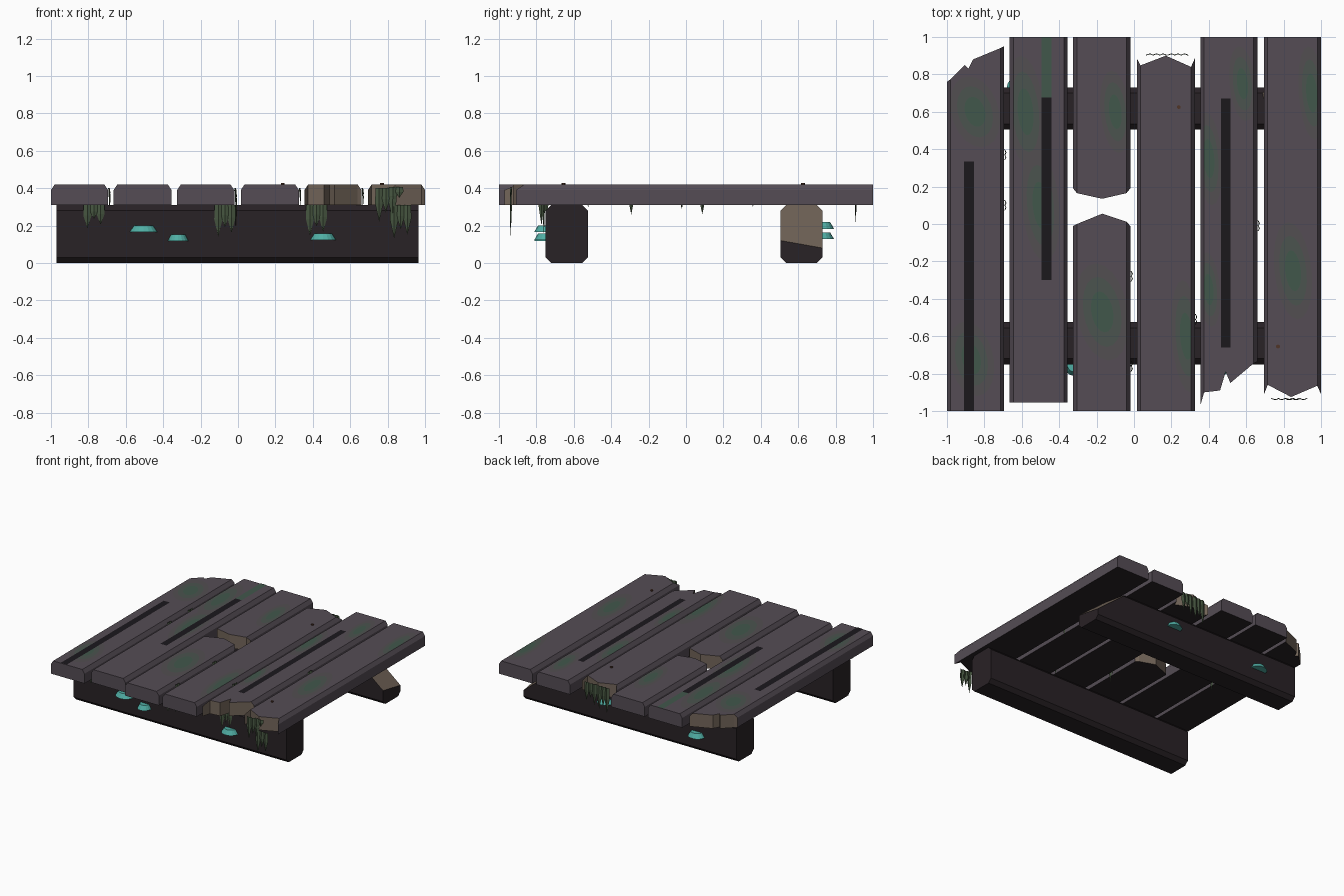
import bpy, bmesh, math
from mathutils import Vector

if "Cube" in bpy.data.objects:
    bpy.data.objects.remove(bpy.data.objects["Cube"])

def mat(name, r, g, b):
    m = bpy.data.materials.new(name)
    m.diffuse_color = (r, g, b, 1)
    m.use_nodes = True
    m.node_tree.nodes["Principled BSDF"].inputs["Base Color"].default_value = m.diffuse_color
    return m

WOOD = mat("weathered_wood", .09, .073, .09)
DARK = mat("dark_wood", .022, .016, .019)
SOOT = mat("dark_stain", .011, .009, .012)
TAN = mat("raw_wood", .17, .13, .10)
TEAL = mat("fungus_teal", .08, .42, .37)
MOSS = mat("hanging_moss", .06, .09, .05)
RUST = mat("rust", .08, .035, .02)
GREENS = [mat("moss_stain_%d" % i, .085 - .016 * i, .077 + .010 * i, .083 - .006 * i) for i in range(3)]

def finish(name, bm, mats, recalc=True):
    if recalc:
        bmesh.ops.recalc_face_normals(bm, faces=bm.faces[:])
    me = bpy.data.meshes.new(name)
    bm.to_mesh(me)
    bm.free()
    for m in mats:
        me.materials.append(m)
    ob = bpy.data.objects.new(name, me)
    bpy.context.collection.objects.link(ob)
    return ob

ZB, ZT, CH = .31, .42, .02   # plank underside, top, chamfer

def flat(x0, x1, y):
    return [(x0, y), (x0 + CH, y), (x1 - CH, y), (x1, y)]

def plank(name, x0, x1, front, back):
    """front/back: a y value for a sawn end, or left-to-right points for a broken end"""
    bm = bmesh.new()
    fb, bb = isinstance(front, list), isinstance(back, list)
    F = front if fb else flat(x0, x1, front)
    B = back if bb else flat(x0, x1, back)
    def row(pts, low):
        n = len(pts) - 1
        return [bm.verts.new((x, y, ZB if low else (ZT - .03 if i in (0, n) else ZT)))
                for i, (x, y) in enumerate(pts)]
    ft, fl, bt, bl = row(F, 0), row(F, 1), row(B, 0), row(B, 1)
    def face(vs, m):
        bm.faces.new(vs).material_index = m
    face(ft[1:-1] + bt[1:-1][::-1], 0)                    # top
    face([ft[0], ft[1], bt[1], bt[0]], 0)                 # chamfers
    face([ft[-2], ft[-1], bt[-1], bt[-2]], 0)
    face(fl + bl[::-1], 1)                                # underside
    for i in (0, -1):
        face([ft[i], fl[i], bl[i], bt[i]], 0)             # long sides
    for t, l, broken in ((ft, fl, fb), (bt, bl, bb)):     # ends
        for i in range(len(t) - 1):
            face([t[i], t[i + 1], l[i + 1], l[i]], 2 if broken else 0)
    return finish(name, bm, [WOOD, DARK, TAN])

# Deck planks
plank("plank_1", -1, -.695, -1, [(-1, .76), (-.98, .775), (-.905, .85), (-.885, .83), (-.86, .88), (-.715, .94), (-.695, .95)])
plank("plank_2", -.665, -.355, -.955, 1)
plank("plank_3_front", -.325, -.02, -1, [(-.325, -.01), (-.305, .0), (-.17, .055), (-.04, .012), (-.02, -.01)])
plank("plank_3_back", -.325, -.02, [(-.325, .19), (-.305, .165), (-.17, .135), (-.04, .165), (-.02, .19)], 1)
plank("plank_4", .015, .325, -1, [(.015, .885), (.035, .848), (.17, .90), (.305, .84), (.325, .885)])
plank("plank_5", .355, .66, [(.355, -.97), (.375, -.9), (.46, -.89), (.49, -.79), (.515, -.85), (.64, -.745), (.66, -.735)], 1)
plank("plank_6", .695, 1, [(.695, -.91), (.715, -.86), (.84, -.925), (.98, -.865), (1, -.91)], 1)

# Cross beams with chamfered long edges; the back one is broken at its right end
def beam(name, y0, y1, broken):
    c, h = .03, .31
    prof = [(y0 + c, 0), (y1 - c, 0), (y1, c), (y1, h - c), (y1 - c, h), (y0 + c, h), (y0, h - c), (y0, c)]
    bm = bmesh.new()
    a, b = ([bm.verts.new((x, y, z)) for y, z in prof] for x in (-.97, .965))
    bm.faces.new(a)
    bm.faces.new(b)
    for i in range(8):
        j = (i + 1) % 8
        bm.faces.new((a[i], a[j], b[j], b[i]))
    if broken:
        p, q, r = Vector((.965, y0, .12)), Vector((.965, y1, .08)), Vector((.73, y0, .31))
        n = (q - p).cross(r - p)
        if n.x < 0:
            n = -n
        res = bmesh.ops.bisect_plane(bm, geom=bm.verts[:] + bm.edges[:] + bm.faces[:],
                                     plane_co=p, plane_no=n, clear_outer=True)
        cut = [e for e in res["geom_cut"] if isinstance(e, bmesh.types.BMEdge)]
        for f in bmesh.ops.edgeloop_fill(bm, edges=cut)["faces"]:
            f.material_index = 1
    finish(name, bm, [DARK, TAN])

beam("front_beam", -.75, -.525, False)
beam("back_beam", .505, .73, True)

# Flat stains on the deck
def sheet(name, pts, z, m):
    bm = bmesh.new()
    bm.faces.new([bm.verts.new((x, y, z)) for x, y in pts])
    finish(name, bm, [m], False)

def strip(name, x0, x1, y0, y1, m=SOOT):
    sheet(name, [(x0, y0), (x1, y0), (x1, y1), (x0, y1)], ZT + .003, m)

strip("dark_strip_left", -.91, -.855, -1, .335)
strip("dark_strip_middle", -.495, -.44, -.3, .675)
strip("green_strip", -.495, -.44, .675, 1, GREENS[2])
strip("dark_strip_right", .465, .515, -.66, .67)

# x, y, half sizes, clip range in x
stains = [(-.85, .6, .13, .19, -.98, -.715), (-.87, -.72, .12, .2, -.98, -.715),
          (-.58, .6, .1, .3, -.645, -.375), (-.5, .1, .1, .3, -.645, -.375),
          (-.17, -.47, .14, .26, -.305, -.04), (-.1, .6, .08, .22, -.305, -.04),
          (.28, -.6, .08, .3, .035, .305), (.4, .35, .07, .25, .375, .64),
          (.58, .75, .07, .2, .375, .64), (.4, -.35, .06, .2, .375, .64),
          (.85, -.25, .1, .26, .715, .98), (.95, .7, .07, .25, .715, .98)]
for k, (x, y, rx, ry, lo, hi) in enumerate(stains):
    for i, s in enumerate((1, .72, .42)):
        pts = []
        for a in range(20):
            t = a * math.tau / 20
            px = x + rx * s * math.cos(t) - .25 * rx * s * math.sin(t)
            pts.append((min(hi, max(lo, px)), y + ry * s * math.sin(t)))
        sheet("moss_stain_%d_%d" % (k, i), pts, ZT + .0006 * (i + 1), GREENS[i])

# Shelf fungi: half frustums on the beam faces
def fungus(name, x, y, z, r, side):
    bm = bmesh.new()
    rings = []
    for k, h in ((1, -.018), (.66, .018)):
        rings.append([bm.verts.new((x + r * k * math.cos(math.pi * i / 8),
                                    y + side * .062 * k * math.sin(math.pi * i / 8), z + h)) for i in range(9)])
    lo, hi = rings
    bm.faces.new(lo)
    bm.faces.new(hi)
    for i in range(9):
        j = (i + 1) % 9
        bm.faces.new((lo[i], lo[j], hi[j], hi[i]))
    finish(name, bm, [TEAL])

for i, (x, z, r) in enumerate([(-.505, .183, .075), (-.32, .135, .056), (.455, .14, .07)]):
    fungus("front_fungus_%d" % i, x, -.75, z, r, -1)
for i, (x, z, r) in enumerate([(.22, .2, .065), (-.61, .145, .07)]):
    fungus("back_fungus_%d" % i, x, .73, z, r, 1)

# Hanging moss: bowed pointed blades. d = direction across, o = outward direction
def moss(name, p, d, o, blades):
    bm = bmesh.new()
    p, d, o = Vector((p[0], p[1], 0)), Vector((*d, 0)), Vector((*o, 0))
    for off, w, top, tip in blades:
        mid = top - (top - tip) * .45
        rows = [[bm.verts.new(p + d * (off + k * s * w) + o * (.008 * (1 - abs(k)) + out) + Vector((0, 0, z)))
                 for k in (-1, 0, 1)] for z, s, out in ((top, .9, 0), (mid, 1, .004))]
        end = bm.verts.new(p + d * off + o * .006 + Vector((0, 0, tip)))
        for i in (0, 1):
            bm.faces.new((rows[0][i], rows[0][i + 1], rows[1][i + 1], rows[1][i]))
            bm.faces.new((rows[1][i], rows[1][i + 1], end))
    finish(name, bm, [MOSS])

def tuft(z0, z1, n=3, w=.022):
    return [((i - (n - 1) / 2) * w * 1.6, w, z0, z1 + (0, .05, .02)[i % 3]) for i in range(n)]

X, Y = (1, 0), (0, 1)
for i, (x, y, z0, z1) in enumerate([(-.77, -.753, .31, .185), (-.07, -.753, .31, .14), (.42, -.753, .31, .145),
                                    (.79, -.93, .40, .22), (.87, -.93, .31, .13)]):
    moss("front_moss_%d" % i, (x, y), X, (0, -1), tuft(z0, z1))
moss("plank_6_moss", (.845, -.93), X, (0, -1), tuft(.405, .3, 2))
for i, x in enumerate((.12, .235)):
    moss("back_moss_%d" % i, (x, .9), X, Y, tuft(.40, .19 + .04 * i))
for i, (x, y, z1) in enumerate([(-.694, .37, .30), (-.694, .1, .26), (-.018, -.28, .26),
                                (.661, -.01, .29), (.326, -.51, .30), (-.018, -.76, .2)]):
    moss("side_moss_%d" % i, (x, y), Y, X, tuft(.4, z1, 2, .016))

# Nail heads
for i, (x, y) in enumerate([(.24, .625), (.77, -.655)]):
    bpy.ops.mesh.primitive_cylinder_add(vertices=6, radius=.011, depth=.012, location=(x, y, ZT + .002))
    nail = bpy.context.object
    nail.name = "nail_%d" % i
    nail.data.materials.append(RUST)
